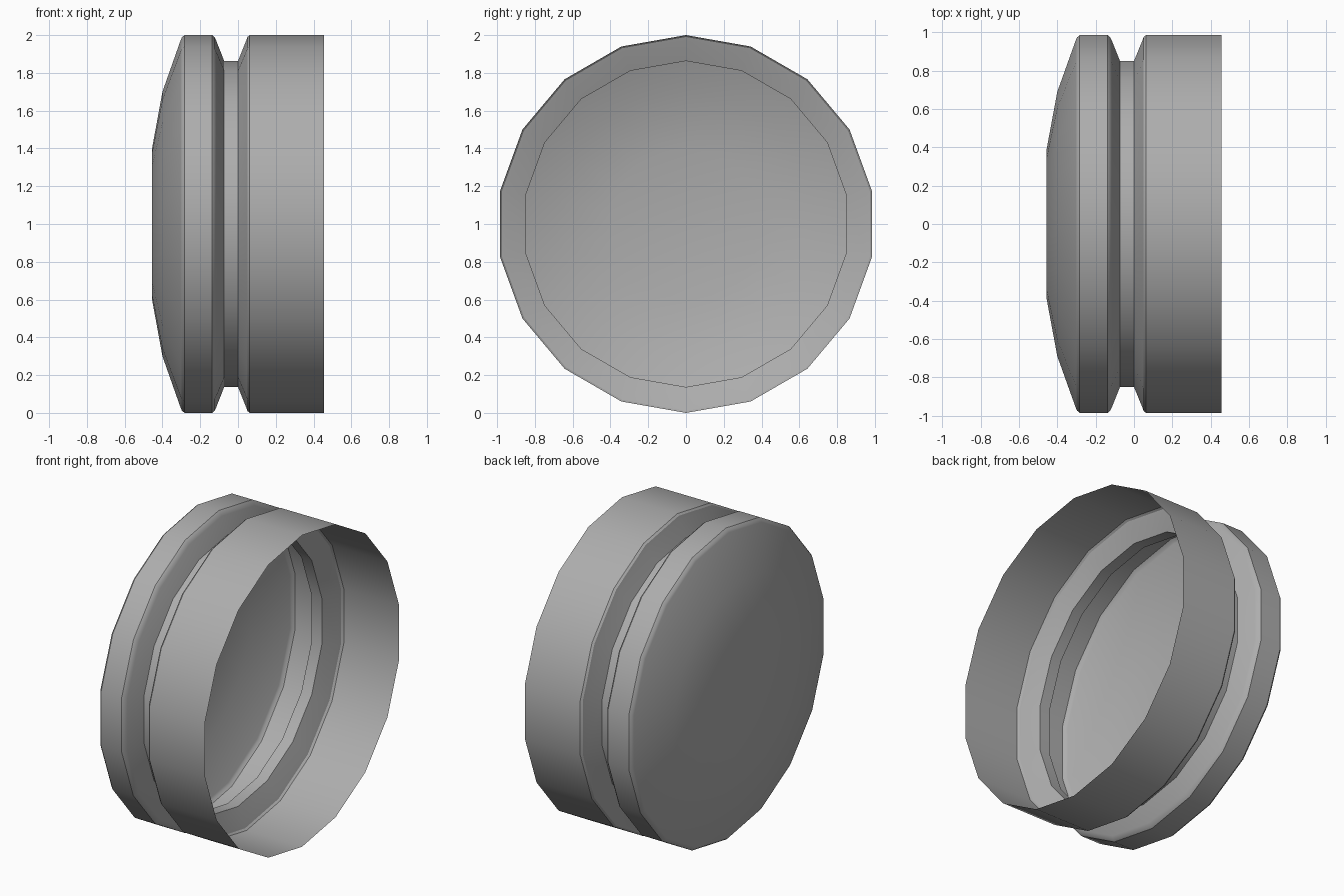
import bpy, bmesh, math

if "Cube" in bpy.data.objects:
    bpy.data.objects.remove(bpy.data.objects["Cube"])

SIDES = 18
# Half-profile along x: (x, radius), from the domed cap to the open rim
PROFILE = [(-0.455, 0.40), (-0.40, 0.70), (-0.303, 0.975), (-0.297, 0.988),
           (-0.283, 1.0), (-0.137, 1.0), (-0.125, 0.99), (-0.115, 0.97),
           (-0.073, 0.863), (0.0, 0.863), (0.043, 0.97), (0.05, 0.99),
           (0.062, 1.0), (0.455, 1.0)]

bm = bmesh.new()

# Rings around the x axis, with a vertex at top and bottom
rings = []
for x, r in PROFILE:
    rings.append([bm.verts.new((x, r * math.sin(a), 1 + r * math.cos(a)))
                  for a in (math.tau * i / SIDES for i in range(SIDES))])

# Shell walls
for a, b in zip(rings, rings[1:]):
    for i in range(SIDES):
        j = (i + 1) % SIDES
        bm.faces.new((a[i], a[j], b[j], b[i]))

# Closed cap end; the other end stays open
bm.faces.new(rings[0])
bmesh.ops.recalc_face_normals(bm, faces=bm.faces)
cap = min(bm.faces, key=lambda f: f.calc_center_median().x)
if cap.normal.x > 0:
    bmesh.ops.reverse_faces(bm, faces=bm.faces)

mesh = bpy.data.meshes.new("grooved_cap")
bm.to_mesh(mesh)
bm.free()
obj = bpy.data.objects.new("grooved_cap", mesh)
bpy.context.collection.objects.link(obj)

# Mid-grey finish
grey = bpy.data.materials.new("mid_grey")
grey.diffuse_color = (0.42, 0.42, 0.42, 1)
grey.use_nodes = True
grey.node_tree.nodes["Principled BSDF"].inputs["Base Color"].default_value = grey.diffuse_color
mesh.materials.append(grey)

# Smooth sides with crisp groove edges
bpy.context.view_layer.objects.active = obj
obj.select_set(True)
bpy.ops.object.shade_smooth_by_angle(angle=math.radians(30))
